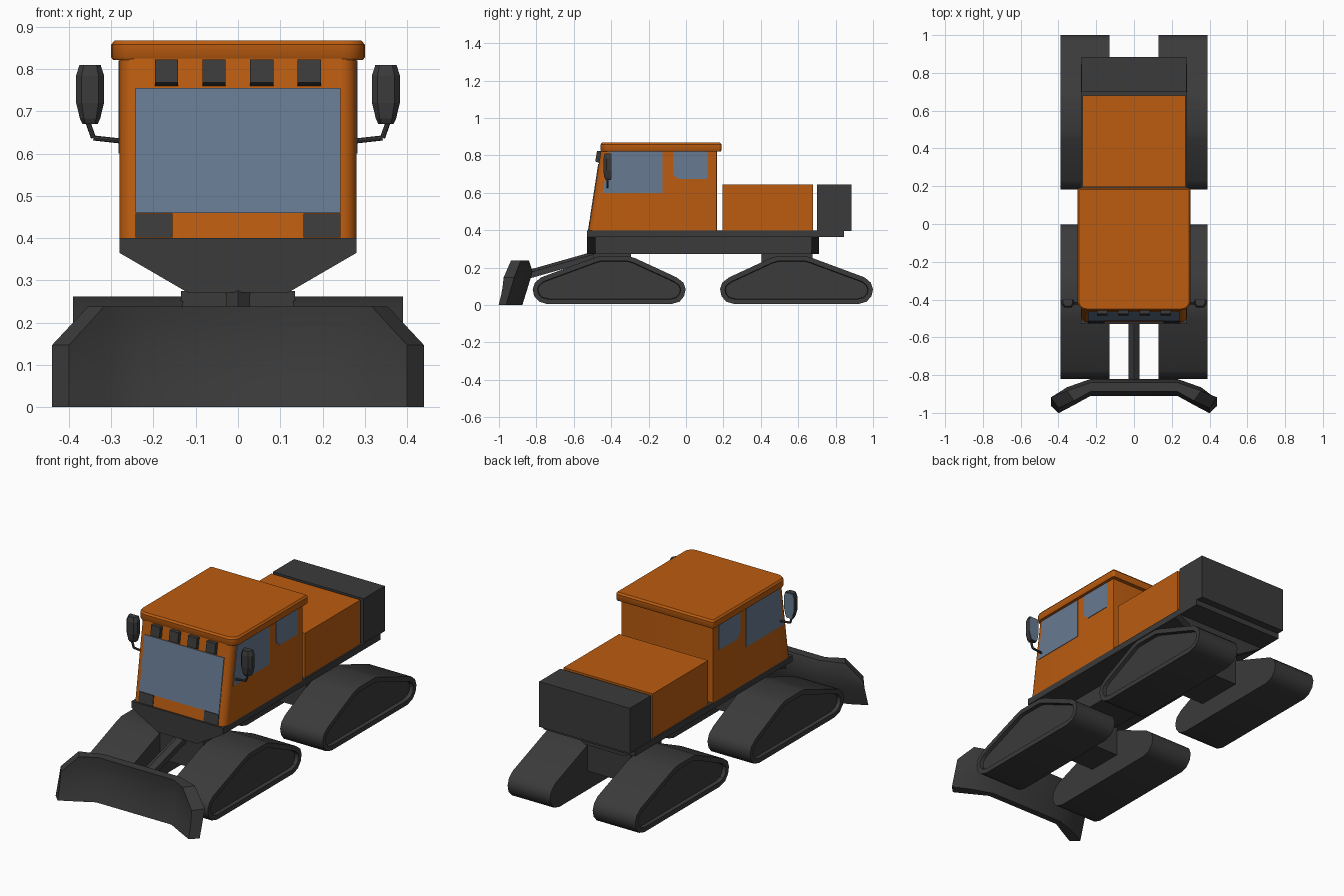
import bpy, bmesh, math
from mathutils import Vector

if "Cube" in bpy.data.objects:
    bpy.data.objects.remove(bpy.data.objects["Cube"])


def material(name, rgb):
    m = bpy.data.materials.new(name)
    m.diffuse_color = (*rgb, 1)
    m.use_nodes = True
    m.node_tree.nodes["Principled BSDF"].inputs["Base Color"].default_value = m.diffuse_color
    return m


ORANGE = material("orange paint", (0.50, 0.107, 0.005))
DARK = material("dark grey", (0.043, 0.043, 0.043))
GLASS = material("blue glass", (0.135, 0.195, 0.285))


def loft(name, rings, mat, smooth=False, recess=None):
    """Solid through rings of equal point count, capped at both ends."""
    bm = bmesh.new()
    vs = [[bm.verts.new(p) for p in r] for r in rings]
    n = len(vs[0])
    for a, b in zip(vs, vs[1:]):
        for i in range(n):
            j = (i + 1) % n
            bm.faces.new((a[i], a[j], b[j], b[i]))
    bm.faces.new(vs[0])
    last = bm.faces.new(vs[-1])
    bmesh.ops.recalc_face_normals(bm, faces=bm.faces[:])
    if recess:  # sunken panel in the last cap
        rim, depth = recess
        bmesh.ops.inset_individual(bm, faces=[last], thickness=rim)
        bmesh.ops.inset_individual(bm, faces=[last], thickness=0.003, depth=-depth)
    me = bpy.data.meshes.new(name)
    bm.to_mesh(me)
    bm.free()
    me.materials.append(mat)
    ob = bpy.data.objects.new(name, me)
    bpy.context.collection.objects.link(ob)
    if smooth:
        bpy.ops.object.select_all(action='DESELECT')
        ob.select_set(True)
        bpy.context.view_layer.objects.active = ob
        bpy.ops.object.shade_smooth_by_angle(angle=math.radians(35))
    return ob


def side_prism(name, yz, x0, x1, mat, **kw):
    return loft(name, [[(x, y, z) for y, z in yz] for x in (x0, x1)], mat, **kw)


def front_prism(name, xz, y0, y1, mat, **kw):
    return loft(name, [[(x, y, z) for x, z in xz] for y in (y0, y1)], mat, **kw)


def box(name, x0, x1, y0, y1, z0, z1, mat):
    return side_prism(name, [(y0, z0), (y1, z0), (y1, z1), (y0, z1)], x0, x1, mat)


def rounded_plan(hx, y0, y1, z, rf, rb, steps=5):
    """Horizontal rectangle with front and back corner radii."""
    pts = []
    for cx, cy, r, a0 in ((hx - rb, y1 - rb, rb, 0), (-hx + rb, y1 - rb, rb, 90),
                          (-hx + rf, y0 + rf, rf, 180), (hx - rf, y0 + rf, rf, 270)):
        for i in range(steps + 1):
            a = math.radians(a0 + 90 * i / steps)
            pts.append((cx + r * math.cos(a), cy + r * math.sin(a), z))
    return pts


def rod(name, p, q, r, mat):
    p, q = Vector(p), Vector(q)
    rot = (q - p).to_track_quat('Z', 'Y')
    circle = [rot @ Vector((r * math.cos(i * math.pi / 4), r * math.sin(i * math.pi / 4), 0))
              for i in range(8)]
    return loft(name, [[e + c for c in circle] for e in (p, q)], mat, smooth=True)


# Four crawler tracks, rear pair mirrored from the front pair
TRACK = [(-.74, .005), (-.785, .018), (-.812, .048), (-.82, .085), (-.808, .12), (-.775, .148),
         (-.50, .25), (-.46, .262), (-.31, .262), (-.27, .25), (-.05, .148), (-.014, .12),
         (-.002, .085), (-.01, .048), (-.035, .018), (-.08, .005)]
for s, side in ((-1, "left"), (1, "right")):
    side_prism(f"front_track_{side}", TRACK, s * .13, s * .39, DARK, smooth=True, recess=(.026, .02))
    side_prism(f"rear_track_{side}", [(.18 - y, z) for y, z in TRACK], s * .13, s * .39, DARK,
               smooth=True, recess=(.026, .02))

# Chassis: axles, beam, flared end brackets and deck
box("front_axle", -.135, .135, -.495, -.295, .11, .275, DARK)
box("rear_axle", -.135, .135, .405, .675, .11, .275, DARK)
box("chassis_beam", -.12, .12, -.49, .675, .272, .37, DARK)
FLARE = [(-.12, .272), (.12, .272), (.28, .365), (-.28, .365)]
front_prism("front_bracket", FLARE, -.53, -.485, DARK)
front_prism("rear_bracket", FLARE, .67, .71, DARK)
box("deck", -.28, .28, -.53, .845, .365, .40, DARK)

# Engine hood and counterweight
box("engine_hood", -.272, .272, .195, .68, .40, .645, ORANGE)
box("counterweight", -.277, .277, .70, .885, .395, .645, DARK)


# Cab with sloping front
def cab_front(z):
    return -.52 + (z - .40) / .425 * .065


loft("cab", [rounded_plan(.28, cab_front(z), .165, z, .037, .004) for z in (.40, .825)],
     ORANGE, smooth=True)
loft("cab_roof", [rounded_plan(.30 - d, -.457 + d, .19 - d, z, .05 - d, .015 - d)
                  for z, d in ((.822, .004), (.828, 0), (.858, 0), (.868, .008))],
     ORANGE, smooth=True)


# Plates on the cab front
def front_plate(name, x0, x1, z0, z1, mat):
    yz = [(cab_front(z0) + .002, z0), (cab_front(z1) + .002, z1),
          (cab_front(z1) - .004, z1), (cab_front(z0) - .004, z0)]
    side_prism(name, yz, x0, x1, mat)


front_plate("windshield", -.243, .243, .46, .755, GLASS)
front_plate("front_vent_left", -.243, -.155, .402, .458, DARK)
front_plate("front_vent_right", .155, .243, .402, .458, DARK)

# Work lights below the roof edge
for i in range(4):
    x = -.169 + i * .1125
    side_prism(f"work_light_{i + 1}", [(-.45, .823), (-.476, .823), (-.485, .768), (-.458, .757)],
               x - .0275, x + .0275, DARK)

# Side windows and door mirrors
FRONT_WINDOW = [(-.445, .60), (-.125, .60), (-.125, .82), (-.41, .82)]
REAR_WINDOW = [(-.04, .673), (.115, .673), (.115, .82), (-.07, .82), (-.07, .70)]
for s, side in ((-1, "left"), (1, "right")):
    side_prism(f"front_window_{side}", FRONT_WINDOW, s * .278, s * .283, GLASS)
    side_prism(f"rear_window_{side}", REAR_WINDOW, s * .278, s * .283, GLASS)
    # Arm in two rods
    elbow = (s * .342, -.42, .637)
    rod(f"mirror_arm_{side}", (s * .27, -.42, .629), elbow, .006, DARK)
    rod(f"mirror_stem_{side}", elbow, (s * .357, -.42, .68), .006, DARK)
    # Housing with chamfered front corners
    cx = s * .35
    rings = []
    for z, w, f in ((.67, .018, -.43), (.683, .024, -.437), (.72, .033, -.442),
                    (.785, .033, -.442), (.81, .025, -.435)):
        rings.append([(cx - w, -.402, z), (cx + w, -.402, z), (cx + w, f + .016, z),
                      (cx + w * .6, f, z), (cx - w * .6, f, z), (cx - w, f + .016, z)])
    loft(f"mirror_housing_{side}", rings, DARK)
    outline = [(-.016, .673), (.016, .673), (.031, .72), (.031, .785), (.023, .808),
               (-.023, .808), (-.031, .785), (-.031, .72)]
    front_prism(f"mirror_glass_{side}", [(cx + x, z) for x, z in outline], -.403, -.399, GLASS)

# Push arm with ridged top
ARM = [(-.028, -.02), (.028, -.02), (.028, .012), (0, .027), (-.028, .012)]
loft("push_arm", [[(x, y, z + dz) for x, dz in ARM] for y, z in ((-.845, .16), (-.485, .262))], DARK)

# Dozer blade: curved section swept along a line with wings bent forward
FACE = [(0, -.91), (.05, -.897), (.10, -.888), (.15, -.883), (.20, -.883), (.24, -.888)]
BACK = [(.24, -.84), (.18, -.82), (.09, -.847), (0, -.875)]


def at_height(curve, z):
    pts = sorted(curve)
    for (z0, y0), (z1, y1) in zip(pts, pts[1:]):
        if z <= z1 + 1e-6:
            return y0 + (y1 - y0) * (z - z0) / (z1 - z0)
    return pts[-1][1]


blade = []
for x, skew, dy, top in ((-.42, .02, -.09, .147), (-.336, .019, -.046, .238), (-.23, 0, 0, .238),
                         (.23, 0, 0, .238), (.336, .019, -.046, .238), (.42, .02, -.09, .147)):
    s = 1 if x > 0 else -1
    ring = []
    for curve, k in ((FACE, -1), (BACK, 1)):
        for z, _ in curve:
            zz = z / .24 * top
            ring.append((x + s * k * skew, at_height(curve, zz) + dy + k * skew * .1, zz))
    blade.append(ring)
loft("dozer_blade", blade, DARK, smooth=True)
